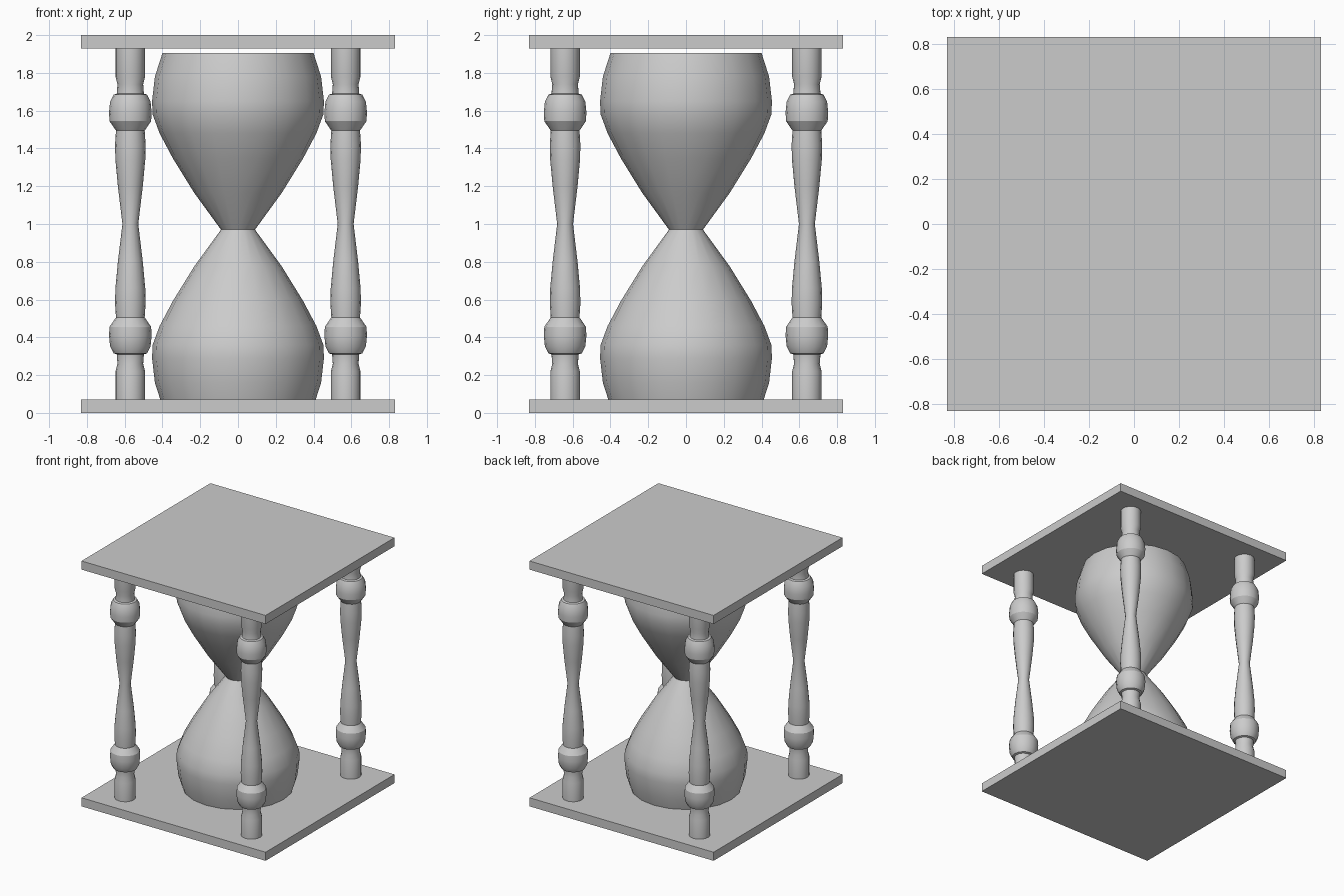
import bpy, bmesh
from math import radians, sin, cos, tau

if "Cube" in bpy.data.objects:
    bpy.data.objects.remove(bpy.data.objects["Cube"])


def finish(obj, angle=30):
    bpy.ops.object.select_all(action='DESELECT')
    obj.select_set(True)
    bpy.context.view_layer.objects.active = obj
    bpy.ops.object.shade_smooth_by_angle(angle=radians(angle))


def lathe(name, profile, sides, location=(0, 0, 0)):
    """Revolve (radius, z) points around z and cap both ends."""
    bm = bmesh.new()
    rings = [[bm.verts.new((r * cos(tau * i / sides), r * sin(tau * i / sides), z))
              for i in range(sides)] for r, z in profile]
    for low, high in zip(rings, rings[1:]):
        for i in range(sides):
            j = (i + 1) % sides
            bm.faces.new((low[i], low[j], high[j], high[i]))
    bm.faces.new(rings[0][::-1])
    bm.faces.new(rings[-1])
    mesh = bpy.data.meshes.new(name)
    bm.to_mesh(mesh)
    bm.free()
    obj = bpy.data.objects.new(name, mesh)
    obj.location = location
    bpy.context.collection.objects.link(obj)
    finish(obj)
    return obj


def plate(name, z):
    bpy.ops.mesh.primitive_cube_add(size=1, location=(0, 0, z))
    obj = bpy.context.object
    obj.name = name
    obj.scale = (1.66, 1.66, 0.07)


# square end plates
plate("bottom_plate", 0.035)
plate("top_plate", 1.965)

# turned posts: lower half profile mirrored about mid height
half = [(0.078, 0.07), (0.078, 0.22), (0.068, 0.26), (0.072, 0.31),
        (0.088, 0.315), (0.107, 0.352), (0.113, 0.41), (0.110, 0.456),
        (0.082, 0.497), (0.076, 0.505), (0.081, 0.58), (0.079, 0.66),
        (0.066, 0.80)]
post = half + [(0.042, 1.0)] + [(r, 2 - z) for r, z in reversed(half)]
for side, x in (("left", -0.57), ("right", 0.57)):
    for end, y in (("front", -0.64), ("back", 0.64)):
        lathe(f"{end}_{side}_post", post, 16, (x, y, 0))

# glass bulbs: same profile, mirrored about the neck
NECK = 0.97
bulb = [(0.09, 0.0), (0.232, 0.195), (0.345, 0.378), (0.415, 0.51),
        (0.452, 0.61), (0.455, 0.68), (0.44, 0.81), (0.40, 0.935)]
lathe("upper_bulb", [(r, NECK + d) for r, d in bulb], 20)
lathe("lower_bulb", [(r, NECK - d) for r, d in reversed(bulb)], 20)
